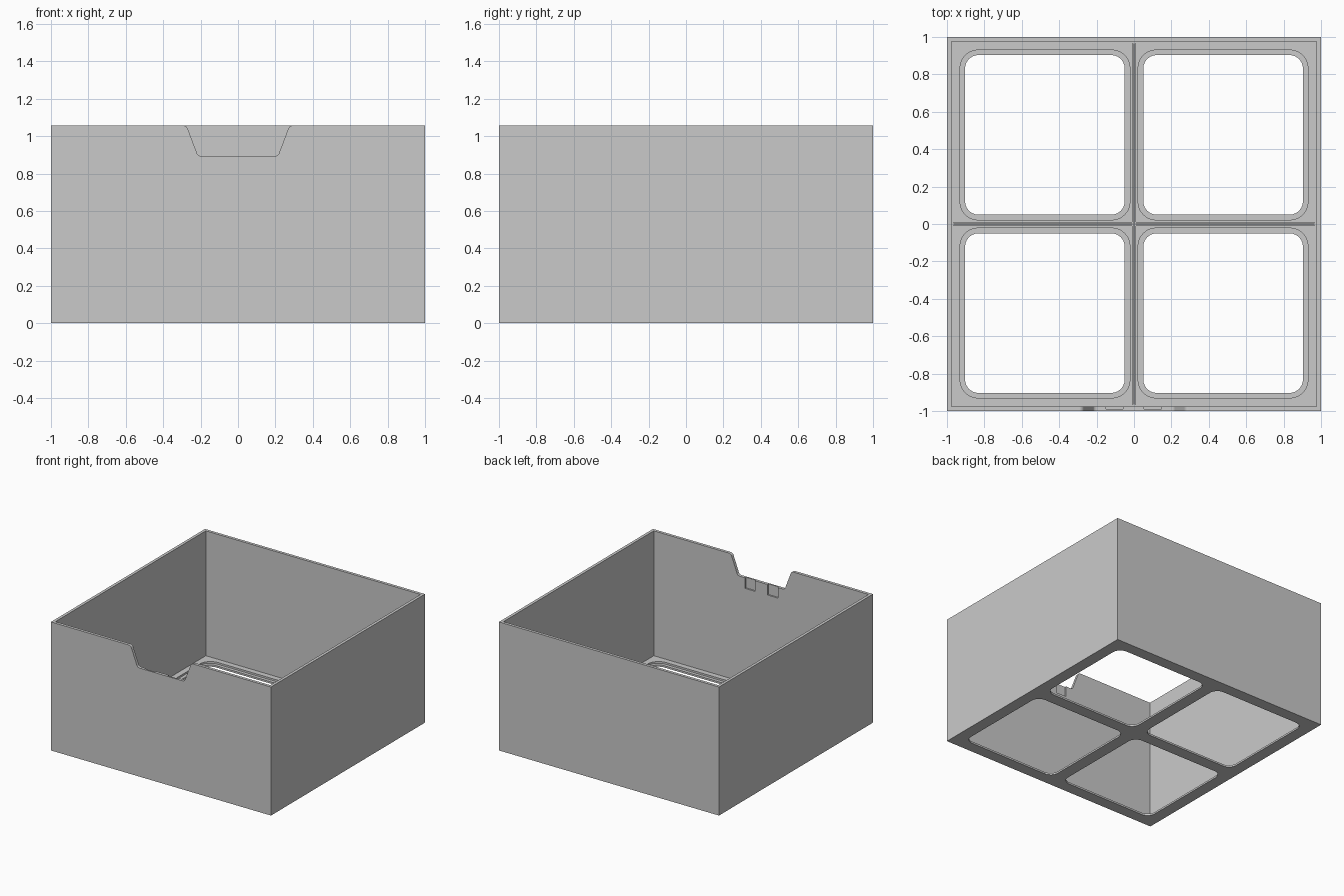
import bpy, bmesh, math
from mathutils import Vector

cube = bpy.data.objects.get("Cube")
if cube:
    bpy.data.objects.remove(cube, do_unlink=True)

HEIGHT, WALL, FLOOR = 1.056, 0.024, 0.03

grey = bpy.data.materials.new("plain_grey")
grey.use_nodes = True
grey.diffuse_color = (0.59, 0.59, 0.59, 1)
grey.node_tree.nodes["Principled BSDF"].inputs["Base Color"].default_value = (0.59, 0.59, 0.59, 1)


def rounded(points, radii, steps=6):
    """Outline with each corner replaced by an arc."""
    out = []
    for i, p in enumerate(points):
        p = Vector(p)
        a = (Vector(points[i - 1]) - p).normalized()
        b = (Vector(points[(i + 1) % len(points)]) - p).normalized()
        r = radii[i]
        if r == 0:
            out.append(p)
            continue
        half = a.angle(b) / 2
        centre = p + (a + b).normalized() * r / math.sin(half)
        start = p + a * r / math.tan(half) - centre
        end = p + b * r / math.tan(half) - centre
        for k in range(steps + 1):
            out.append(centre + start.lerp(end, k / steps).normalized() * r)
    return out


def prism(name, outline, low, high, upright=False):
    """Extrude an outline along z, or along y when upright."""
    bm = bmesh.new()
    place = (lambda p, d: (p[0], d, p[1])) if upright else (lambda p, d: (p[0], p[1], d))
    face = bm.faces.new([bm.verts.new(place(p, low)) for p in outline])
    side = bmesh.ops.extrude_face_region(bm, geom=[face])
    verts = [v for v in side["geom"] if isinstance(v, bmesh.types.BMVert)]
    d = high - low
    bmesh.ops.translate(bm, verts=verts, vec=(0, d, 0) if upright else (0, 0, d))
    bmesh.ops.recalc_face_normals(bm, faces=bm.faces)
    mesh = bpy.data.meshes.new(name)
    bm.to_mesh(mesh)
    bm.free()
    mesh.materials.append(grey)
    obj = bpy.data.objects.new(name, mesh)
    bpy.context.collection.objects.link(obj)
    return obj


def rect(x0, x1, y0, y1):
    return [(x0, y0), (x1, y0), (x1, y1), (x0, y1)]


def cut(target, cutter):
    mod = target.modifiers.new("cut", 'BOOLEAN')
    mod.operation = 'DIFFERENCE'
    mod.solver = 'EXACT'
    mod.object = cutter
    bpy.context.view_layer.objects.active = target
    bpy.ops.object.modifier_apply(modifier=mod.name)
    bpy.data.objects.remove(cutter, do_unlink=True)


# Open box with thin walls
box = prism("box", rect(-1, 1, -1, 1), 0, HEIGHT)
inner = 1 - WALL
cut(box, prism("cavity", rect(-inner, inner, -inner, inner), FLOOR, 2))

# Four floor openings, each with a sunken rim
for sx in (-1, 1):
    for sy in (-1, 1):
        for lo, hi, r, z in ((0.022, 0.93, 0.095, 0.015), (0.05, 0.903, 0.07, -1)):
            x0, x1 = sorted((sx * lo, sx * hi))
            y0, y1 = sorted((sy * lo, sy * hi))
            cut(box, prism("opening", rounded(rect(x0, x1, y0, y1), [r] * 4), z, 0.5))

# Finger notch in the front wall
top = HEIGHT
notch = [(-0.4, top + 0.1), (-0.4, top), (-0.275, top), (-0.213, 0.892),
         (0.213, 0.892), (0.275, top), (0.4, top), (0.4, top + 0.1)]
cut(box, prism("notch", rounded(notch, [0, 0, 0.025, 0.025, 0.025, 0.025, 0, 0]), -1.1, -0.9, True))

# Shallow recesses inside the front wall below the notch
for x in (-0.105, 0.1):
    cut(box, prism("recess", rect(x - 0.046, x + 0.046, 0.805, 0.95), -0.988, -0.9, True))

# Paired divider rails crossing the floor
for s in (-1, 1):
    a, b = sorted((s * 0.004, s * 0.012))
    prism("long_rail", rect(a, b, -0.965, 0.965), FLOOR - 0.005, FLOOR + 0.01)
    for e in (-1, 1):
        x0, x1 = sorted((e * 0.012, e * 0.965))
        prism("cross_rail", rect(x0, x1, a, b), FLOOR - 0.005, FLOOR + 0.01)
